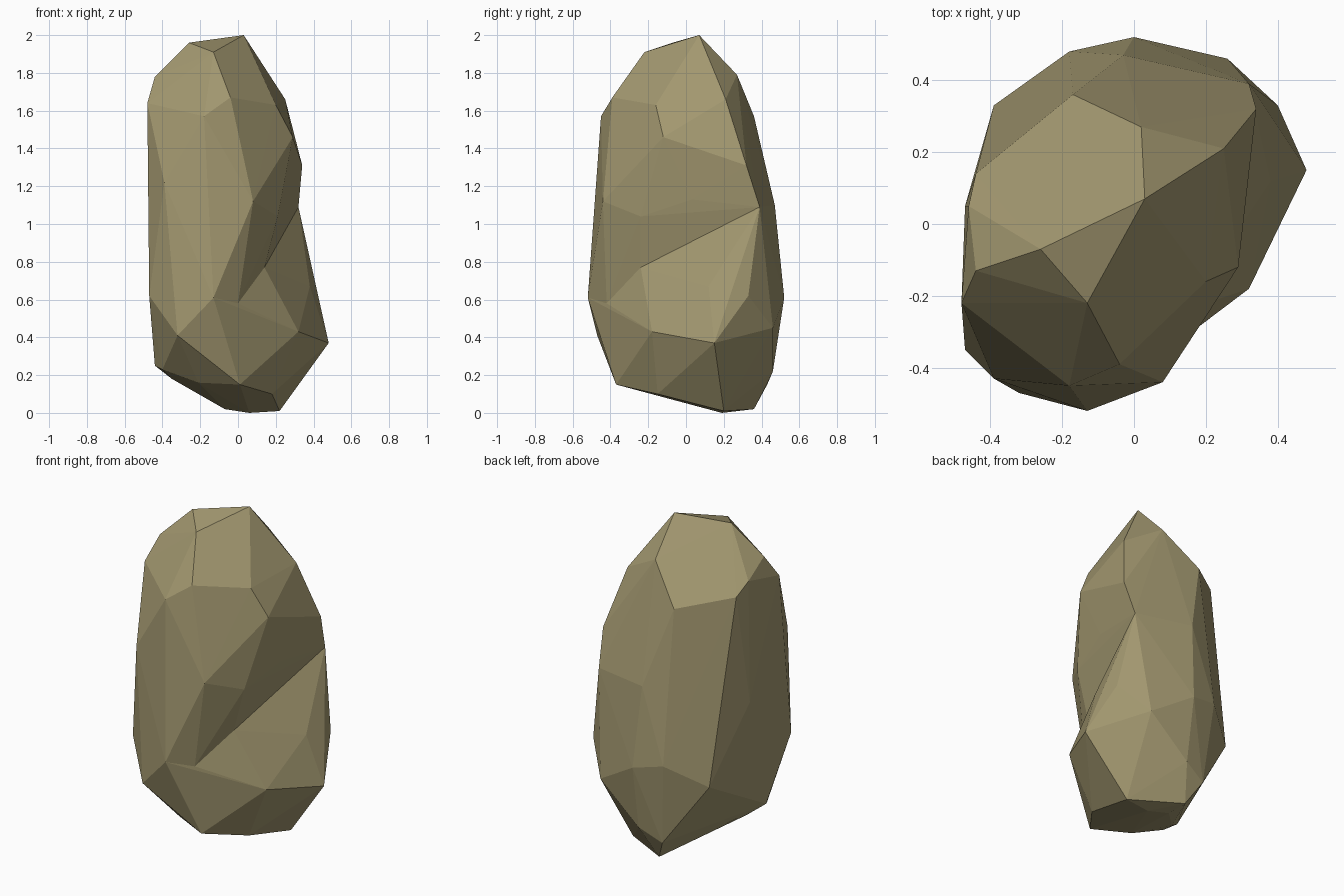
import bpy
import bmesh

# Remove the default cube only
default_cube = bpy.data.objects.get("Cube")
if default_cube:
    bpy.data.objects.remove(default_cube, do_unlink=True)

UNIT = 0.01  # corner points are given in hundredths


def make_material(name, colour):
    material = bpy.data.materials.new(name)
    material.use_nodes = True
    material.diffuse_color = colour
    shader = material.node_tree.nodes["Principled BSDF"]
    shader.inputs["Base Color"].default_value = colour
    shader.inputs["Roughness"].default_value = 1.0
    return material


def make_chunk(name, corners, material):
    """Wrap a faceted convex stone chunk around its corner points."""
    builder = bmesh.new()
    for corner in corners:
        builder.verts.new([value * UNIT for value in corner])
    hull = bmesh.ops.convex_hull(builder, input=builder.verts)
    unused = [item for item in hull["geom_interior"] + hull["geom_unused"]
              if isinstance(item, bmesh.types.BMVert) and item.is_valid]
    bmesh.ops.delete(builder, geom=list(set(unused)), context="VERTS")
    bmesh.ops.recalc_face_normals(builder, faces=builder.faces)
    mesh = bpy.data.meshes.new(name)
    builder.to_mesh(mesh)
    builder.free()
    mesh.materials.append(material)
    chunk = bpy.data.objects.new(name, mesh)
    bpy.context.collection.objects.link(chunk)
    return chunk


stone = make_material("sandy stone", (0.36, 0.31, 0.16, 1.0))

# Crown and shoulder of the upright column
crown = [(3, 7, 200), (-26, -7, 196), (-13, -22, 191), (-44, -13, 178),
         (2, 27, 179), (-46, 5, 170), (-44, 14, 163), (-17, 36, 157)]
shoulder = [(-48, -22, 164), (-18, -45, 157), (-4, -39, 167),
            (20, -16, 163), (29, -12, 146), (25, 21, 166), (34, 32, 131)]

# Waist of the column, above the notch
waist = [(-39, -43, 122), (8, -44, 112), (21, -24, 104), (27, 3, 113),
         (-47, 5, 96)]

# Corners where the column and the foot run into each other
seam = [(14, -24, 77), (20, 3, 87), (32, 39, 109), (-3, 47, 110),
        (0, 52, 61), (-18, 48, 65), (-39, 33, 52), (-13, -52, 61),
        (-32, -47, 41), (-47, -35, 62), (0, -42, 58), (-44, -15, 25)]

# Ledge of the foot, its widest line, and its small underside
ledge = [(24, -11, 70), (38, 12, 67), (40, 33, 62), (48, 15, 37),
         (32, -18, 43), (26, 46, 45)]
underside = [(-40, -22, 23), (-35, -9, 18), (-21, -27, 16), (1, -37, 15),
             (18, -15, 10), (0, 46, 22), (-14, 43, 15), (-7, 36, 2),
             (22, 20, 1), (6, 19, 0), (-7, 22, 2)]

# Join the two chunks into one closed rock
rock = make_chunk("rock_column", crown + shoulder + waist + seam, stone)
foot = make_chunk("rock_foot", seam + ledge + underside, stone)
foot.hide_render = True
foot.hide_viewport = True

join = rock.modifiers.new("join foot", "BOOLEAN")
join.operation = "UNION"
join.solver = "EXACT"
join.object = foot
bpy.context.view_layer.update()

# Bake the union so that only the finished rock remains
evaluated = rock.evaluated_get(bpy.context.evaluated_depsgraph_get())
finished = bpy.data.meshes.new_from_object(evaluated)
rock.modifiers.clear()
rock.data = finished
rock.name = "rock"
bpy.data.objects.remove(foot, do_unlink=True)
for face in rock.data.polygons:
    face.use_smooth = False
